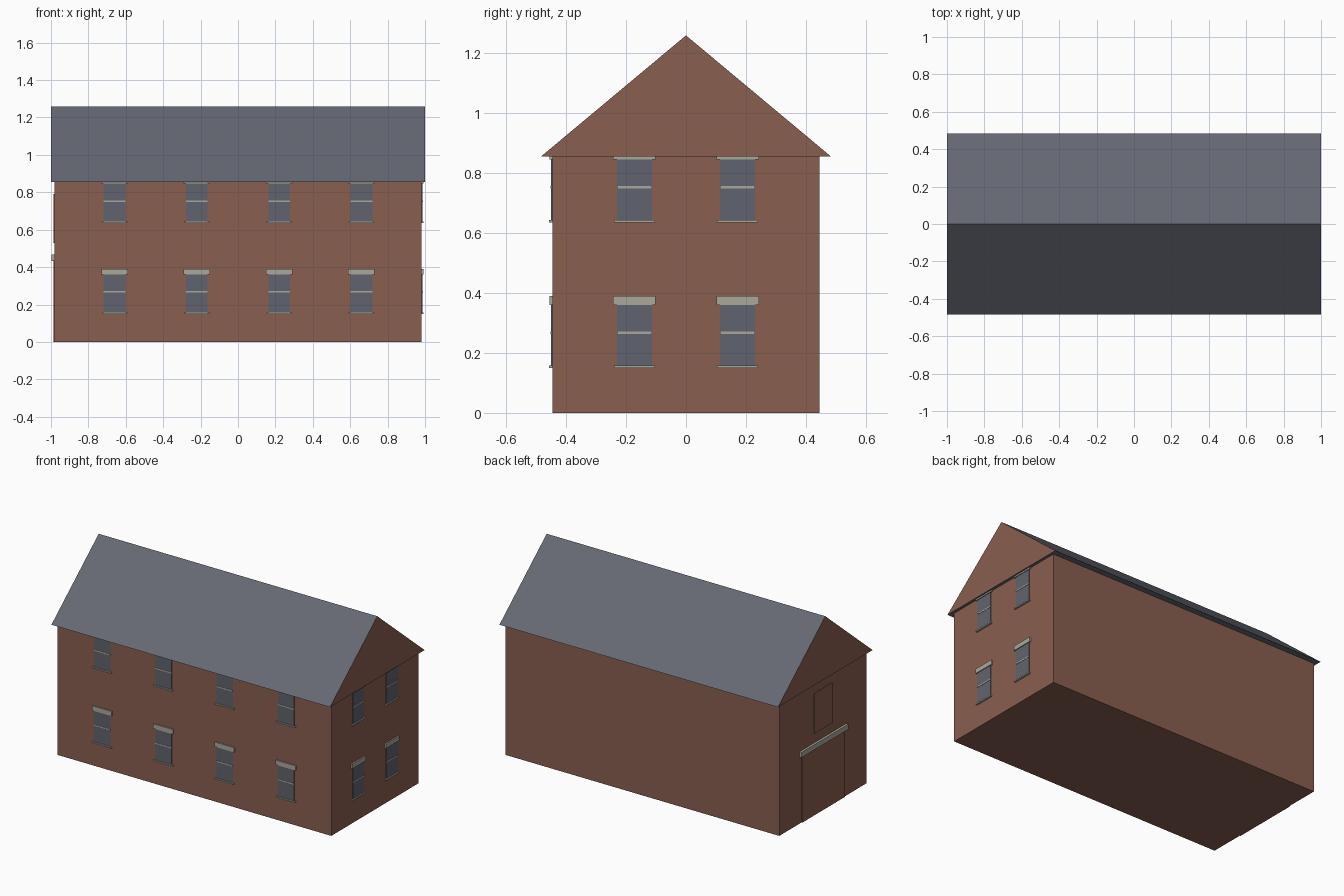
import bpy
import bmesh
from mathutils import Matrix, Vector
from math import pi

cube = bpy.data.objects.get("Cube")
if cube:
    bpy.data.objects.remove(cube, do_unlink=True)


def material(name, r, g, b):
    m = bpy.data.materials.new(name)
    m.use_nodes = True
    m.diffuse_color = (r, g, b, 1)
    m.node_tree.nodes["Principled BSDF"].inputs["Base Color"].default_value = (r, g, b, 1)
    return m


BRICK = material("brick", .25, .113, .08)
SLATE = material("slate", .13, .14, .168)
GLASS = material("window glass", .118, .127, .153)
STONE = material("pale stone", .41, .39, .325)

WALL_X, WALL_Y, EAVES, RIDGE = .982, .446, .855, 1.26


def finish(name, bm, *mats):
    bmesh.ops.recalc_face_normals(bm, faces=bm.faces)
    mesh = bpy.data.meshes.new(name)
    bm.to_mesh(mesh)
    bm.free()
    for m in mats:
        mesh.materials.append(m)
    obj = bpy.data.objects.new(name, mesh)
    bpy.context.collection.objects.link(obj)
    return obj


def box(name, mat, x, y, z, frame=Matrix()):
    """Box from (min, max) ranges, placed by a wall frame."""
    bm = bmesh.new()
    size = [r[1] - r[0] for r in (x, y, z)]
    mid = Vector([(r[0] + r[1]) / 2 for r in (x, y, z)])
    place = frame @ Matrix.Translation(mid) @ Matrix.Diagonal((*size, 1))
    bmesh.ops.create_cube(bm, size=1, matrix=place)
    return finish(name, bm, mat)


def wall_frame(angle, distance):
    """Local x runs along the wall, local -y points out of it."""
    return Matrix.Rotation(angle, 4, "Z") @ Matrix.Translation((0, -distance, 0))


FRONT = wall_frame(0, WALL_Y)
RIGHT_END = wall_frame(pi / 2, WALL_X)
DOOR_END = wall_frame(-pi / 2, WALL_X)

# Brick body
box("brick_walls", BRICK, (-WALL_X, WALL_X), (-WALL_Y, WALL_Y), (0, EAVES))

# Solid gabled roof: brick triangles at the ends, slate elsewhere
bm = bmesh.new()
profile = [bm.verts.new((-1, y, z)) for y, z in ((-.485, EAVES), (.485, EAVES), (0, RIDGE))]
gable = bm.faces.new(profile)
far = bmesh.ops.extrude_face_region(bm, geom=[gable], use_keep_orig=True)["geom"]
bmesh.ops.translate(bm, vec=(2, 0, 0), verts=[v for v in far if isinstance(v, bmesh.types.BMVert)])
bm.normal_update()
for f in bm.faces:
    f.material_index = 1 if abs(f.normal.x) > .9 else 0
finish("gabled_roof", bm, SLATE, BRICK)


# Sash window with lintel, sill and meeting rail
def window(label, frame, x, z):
    box(label + "_glass", GLASS, (x - .058, x + .058), (-.004, .002), (z, z + .208), frame)
    box(label + "_rail", STONE, (x - .058, x + .058), (-.006, .002), (z + .108, z + .116), frame)
    box(label + "_sill", STONE, (x - .068, x + .068), (-.011, .002), (z - .005, z + .003), frame)
    box(label + "_lintel", STONE, (x - .071, x + .071), (-.009, .002), (z + .205, z + .235), frame)


for storey, z in (("lower", .155), ("upper", .641)):
    for i in range(4):
        window(f"{storey}_front_window_{i + 1}", FRONT, -.66 + .44 * i, z)
    for i in range(2):
        window(f"{storey}_end_window_{i + 1}", RIGHT_END, -.172 + .344 * i, z)

# Wide door, its lintel beam and the loft hatch
box("wide_door", BRICK, (-.22, .22), (-.005, .002), (0, .435), DOOR_END)
box("door_lintel", STONE, (-.24, .24), (-.015, .002), (.433, .467), DOOR_END)
box("loft_hatch", BRICK, (-.09, .09), (-.005, .002), (.53, .79), DOOR_END)
